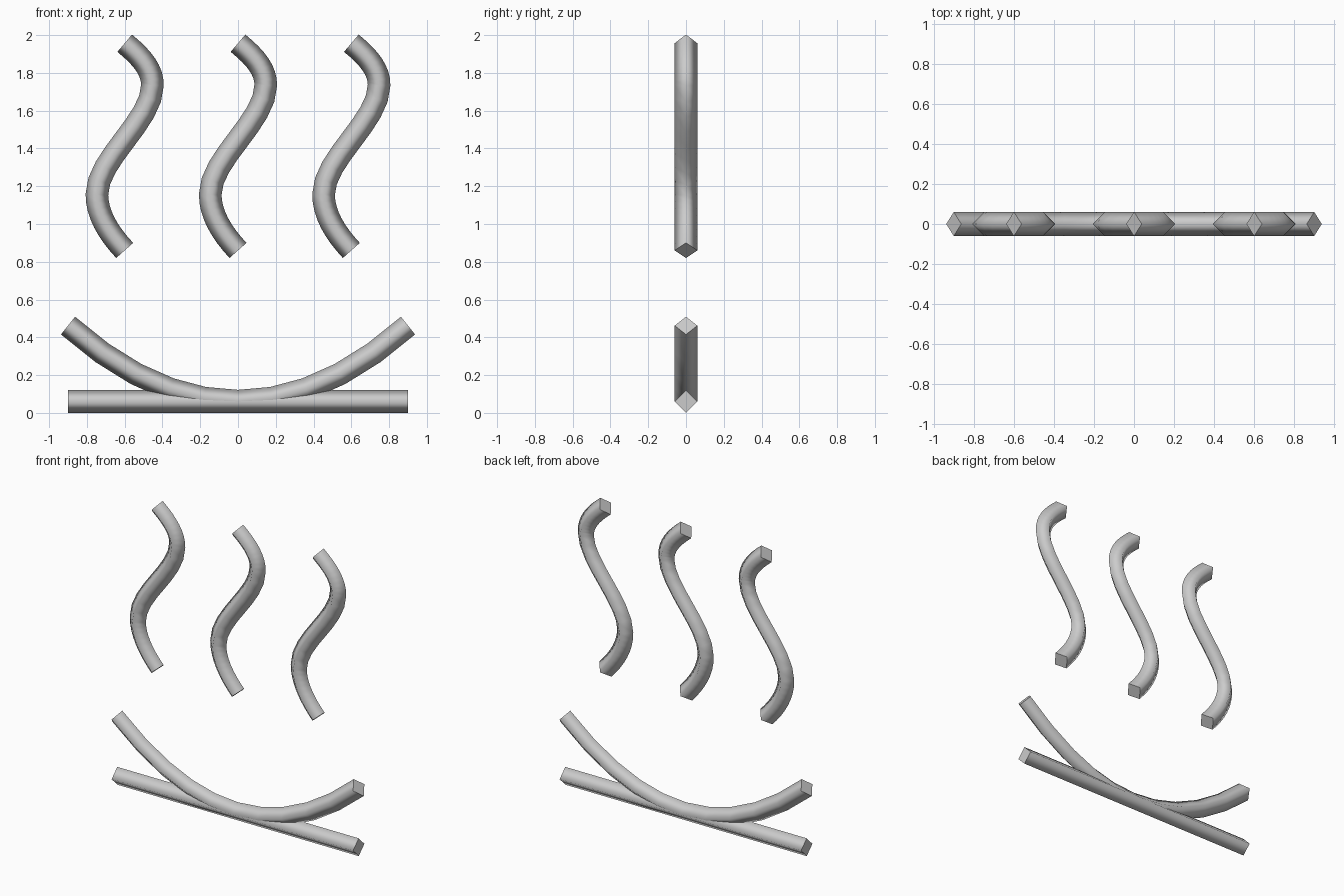
import bpy, bmesh
from mathutils import Vector
from mathutils.geometry import interpolate_bezier

if "Cube" in bpy.data.objects:
    bpy.data.objects.remove(bpy.data.objects["Cube"])

RADIUS = 0.06
grey = bpy.data.materials.new("plain grey")
grey.diffuse_color = (0.6, 0.6, 0.6, 1)
grey.use_nodes = True
grey.node_tree.nodes["Principled BSDF"].inputs["Base Color"].default_value = grey.diffuse_color


def sweep(name, path):
    """Four-sided smooth tube along a path of (x, z) points in the front plane."""
    pts = [Vector((x, 0, z)) for x, z in path]
    bm = bmesh.new()
    rings = []
    for i, p in enumerate(pts):
        before = (p - pts[i - 1]).normalized() if i > 0 else Vector()
        after = (pts[i + 1] - p).normalized() if i < len(pts) - 1 else Vector()
        t = (before + after).normalized()
        n = Vector((-t.z, 0, t.x)) * RADIUS
        d = Vector((0, RADIUS, 0))
        rings.append([bm.verts.new(p + o) for o in (n, d, -n, -d)])
    for a, b in zip(rings, rings[1:]):
        for k in range(4):
            j = (k + 1) % 4
            bm.faces.new((a[k], a[j], b[j], b[k])).smooth = True
    # flat end caps with sharp rims
    for ring in (rings[0], rings[-1]):
        cap = bm.faces.new(ring)
        cap.smooth = False
        for e in cap.edges:
            e.smooth = False
    bmesh.ops.recalc_face_normals(bm, faces=bm.faces[:])
    me = bpy.data.meshes.new(name)
    bm.to_mesh(me)
    bm.free()
    me.materials.append(grey)
    ob = bpy.data.objects.new(name, me)
    bpy.context.collection.objects.link(ob)
    return ob


# straight base bar
sweep("base_bar", [(-0.9, 0.06), (0.9, 0.06)])

# shallow bowl arc resting on the bar
sweep("bowl_arc", [(0.18 * i, 0.062 + 0.4 * (i / 5) ** 2) for i in range(-5, 6)])

# three rising S-shaped wisps: knots and handles of one wave
wave = [
    ((0, 0.86), (-0.09, 0.956), (-0.147, 1.056), (-0.147, 1.156)),
    ((-0.147, 1.156), (-0.147, 1.346), (0.147, 1.545), (0.147, 1.735)),
    ((0.147, 1.735), (0.147, 1.81), (0.1, 1.876), (0, 1.957)),
]
for name, cx in (("left_wisp", -0.6), ("middle_wisp", 0), ("right_wisp", 0.6)):
    path = []
    for seg in wave:
        s = interpolate_bezier(*[Vector((x + cx, z, 0)) for x, z in seg], 9)
        path += [(v.x, v.y) for v in (s[1:] if path else s)]
    sweep(name, path)
